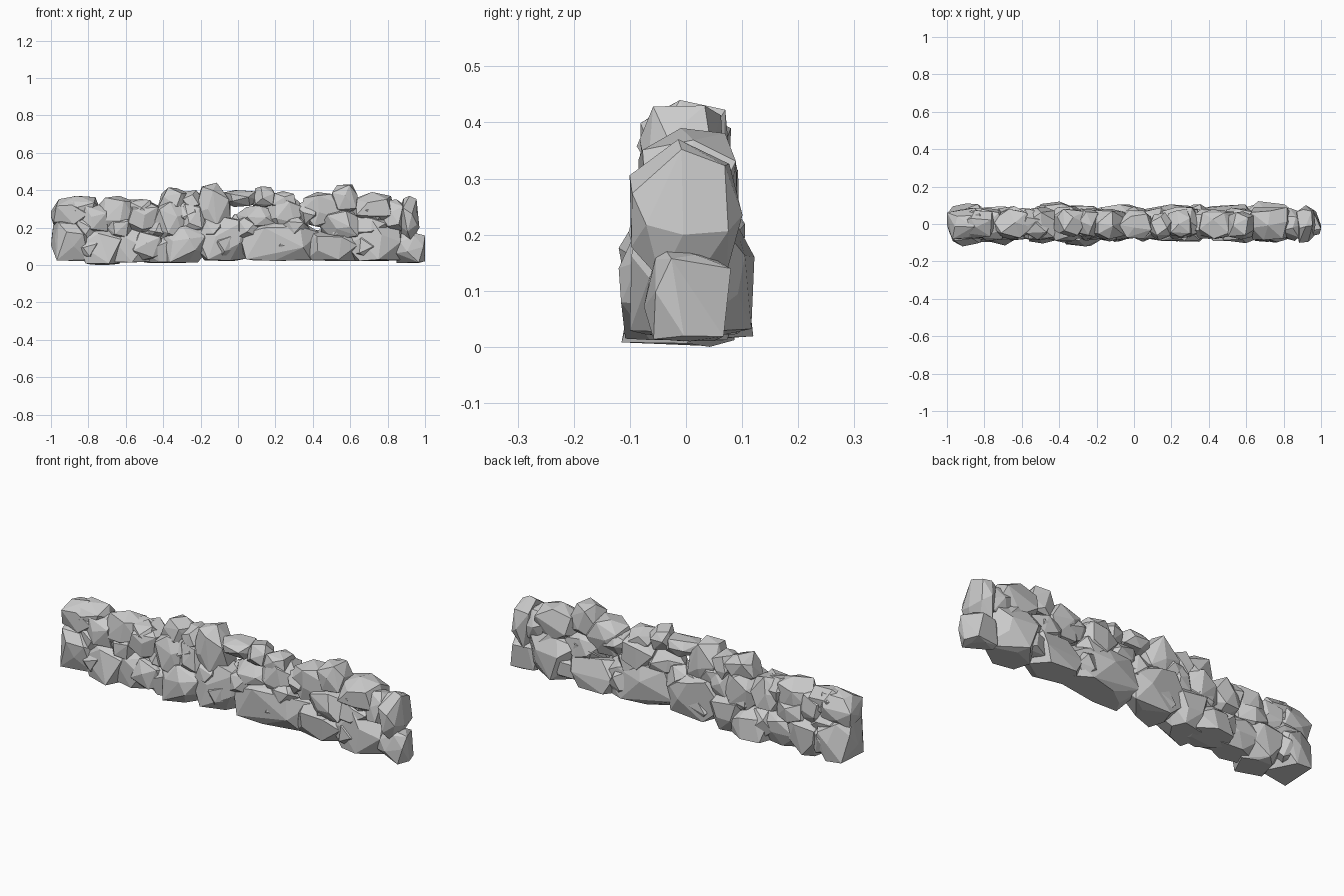
import bpy, bmesh, math, random
from mathutils import Vector, Euler

if "Cube" in bpy.data.objects:
    bpy.data.objects.remove(bpy.data.objects["Cube"])

random.seed(5)


def stone(name, x0, x1, z0, z1, y0, y1, count=19, power=4.2, flat=0.0):
    """Faceted boulder: hull of points scattered on a rounded box, fitted to its bounds."""
    spin = Euler([random.uniform(0, 6.28) for _ in range(3)]).to_matrix()
    tilt = Euler([random.uniform(-.25, .25) for _ in range(3)]).to_matrix()
    pts = []
    for i in range(count):
        u = 1 - 2 * (i + .5) / count
        a = i * 2.39996 + random.uniform(-.25, .25)
        r = math.sqrt(1 - u * u)
        d = spin @ Vector((r * math.cos(a), r * math.sin(a), u))
        n = sum(abs(k) ** power for k in d) ** (1 / power)
        pts.append(tilt @ (d / n * random.uniform(.94, 1.04)))
    bounds = ((x0, x1), (y0, y1), (z0, z1))
    for k, (lo, hi) in enumerate(bounds):
        mn, mx = min(p[k] for p in pts), max(p[k] for p in pts)
        for p in pts:
            p[k] = lo + (hi - lo) * (p[k] - mn) / (mx - mn)
    bm = bmesh.new()
    for p in pts:
        # flattened underside for stones that rest on the ground
        if p.z < z0 + flat * (z1 - z0):
            p.z = z0 + .2 * (p.z - z0)
        bm.verts.new(p)
    res = bmesh.ops.convex_hull(bm, input=bm.verts[:])
    junk = {g for g in res["geom_interior"] + res["geom_unused"] if isinstance(g, bmesh.types.BMVert)}
    bmesh.ops.delete(bm, geom=list(junk), context='VERTS')
    bmesh.ops.dissolve_limit(bm, angle_limit=0.15, verts=bm.verts[:], edges=bm.edges[:])
    bmesh.ops.recalc_face_normals(bm, faces=bm.faces[:])
    me = bpy.data.meshes.new(name)
    bm.to_mesh(me)
    bm.free()
    bpy.context.collection.objects.link(bpy.data.objects.new(name, me))


# Foundation course: x0, x1, z0, z1, y0, y1
foundation = [
    (-1.0, -.78, .02, .25, -.12, .11), (-.86, -.60, .00, .21, -.115, .095),
    (-.71, -.44, .01, .20, -.09, .085), (-.53, -.29, .01, .17, -.09, .12),
    (-.40, -.16, .01, .22, -.12, .10), (-.26, .08, .02, .26, -.09, .105),
    (.01, .44, .02, .23, -.095, .105), (.36, .66, .02, .19, -.09, .105),
    (.57, .90, .02, .26, -.10, .122), (.83, 1.0, .01, .18, -.075, .08)]
# Upper courses: x0, x1, z0, z1
upper = [
    (-1.0, -.77, .19, .37), (-.86, -.68, .15, .33), (-.76, -.54, .16, .37),
    (-.60, -.41, .15, .35), (-.47, -.24, .12, .34), (-.33, -.15, .15, .35),
    (-.23, -.04, .18, .44), (-.01, .21, .18, .32), (.14, .37, .16, .37),
    (.34, .56, .20, .39), (.44, .67, .13, .30), (.61, .84, .21, .39),
    (.76, .91, .18, .35), (.86, .97, .12, .37)]
# Cap stones
caps = [
    (-.93, -.74, .25, .37), (-.43, -.26, .27, .415), (-.08, .11, .31, .40),
    (.08, .20, .31, .42), (.17, .31, .28, .395), (.50, .64, .28, .43),
    (-.30, -.19, .27, .40)]

for r in foundation:
    stone("foundation_stone", *r, count=24, power=5, flat=.3)
for x0, x1, z0, z1 in upper:
    d = .105 if z0 + z1 < .5 else .092
    stone("upper_stone", x0, x1, z0, z1, -d * random.uniform(.82, 1.0), d * random.uniform(.82, 1.05))
for r in caps:
    s = random.uniform(-.012, .012)
    stone("cap_stone", *r, -.076 + s, .074 + s, count=16)

# Packing stones wedged into the joints on both faces
for side in (-1, 1):
    for z, n in ((.10, 5), (.20, 8), (.28, 6)):
        for i in range(n):
            x = -.84 + i * 1.7 / (n - .5) + random.uniform(-.05, .05)
            if abs(x + .01) < .12 and z > .22:
                continue
            w, t = random.uniform(.065, .095), random.uniform(.055, .08)
            out = side * (.122 - .13 * z) * random.uniform(.85, 1.0)
            y0, y1 = sorted((out, out - side * .12))
            stone("packing_stone", x - w, x + w, z - t, z + t, y0, y1, count=14, power=3)
